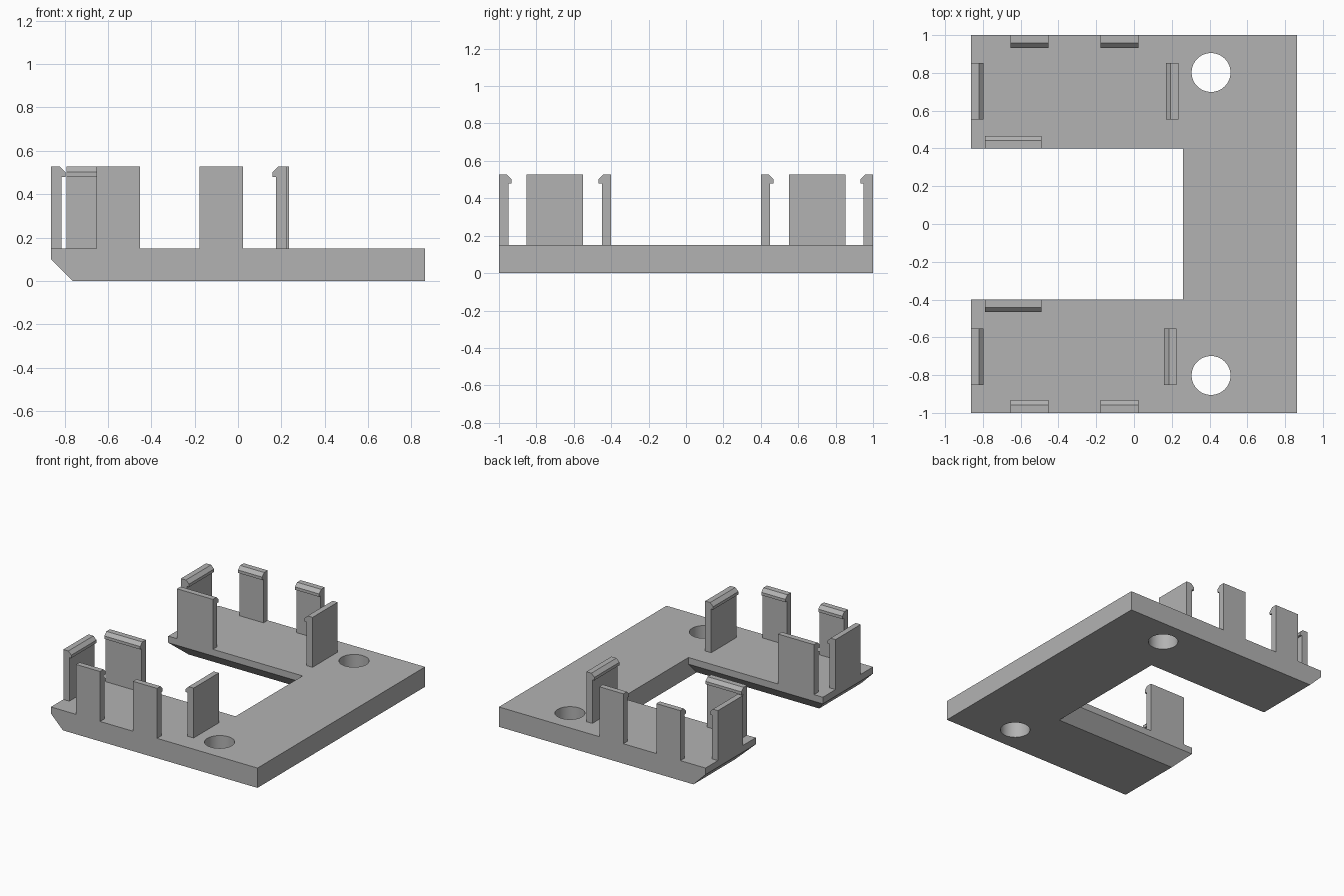
import bpy
import bmesh
from mathutils import Vector

cube = bpy.data.objects.get("Cube")
if cube:
    bpy.data.objects.remove(cube, do_unlink=True)

# Single plain grey
grey = bpy.data.materials.new("plain_grey")
grey.use_nodes = True
colour = (0.45, 0.45, 0.45, 1)
grey.diffuse_color = colour
grey.node_tree.nodes["Principled BSDF"].inputs["Base Color"].default_value = colour

HALF_X, HALF_Y = 0.863, 1.0
NOTCH_X, NOTCH_Y = 0.26, 0.4
PLATE_H, CHAMFER = 0.15, 0.1
CLIP_TOP = 0.527


def loft(name, rings):
    """Solid through matching closed rings of points."""
    bm = bmesh.new()
    loops = [[bm.verts.new(p) for p in ring] for ring in rings]
    n = len(loops[0])
    for a, b in zip(loops, loops[1:]):
        for i in range(n):
            j = (i + 1) % n
            bm.faces.new((a[i], a[j], b[j], b[i]))
    bm.faces.new(loops[0][::-1])
    bm.faces.new(loops[-1])
    bmesh.ops.recalc_face_normals(bm, faces=bm.faces)
    mesh = bpy.data.meshes.new(name)
    bm.to_mesh(mesh)
    bm.free()
    mesh.materials.append(grey)
    obj = bpy.data.objects.new(name, mesh)
    bpy.context.collection.objects.link(obj)
    return obj


def u_ring(z, inset):
    """U-shaped outline, with arm tips and inner arm edges drawn in by inset."""
    tip, inner = -HALF_X + inset, NOTCH_Y + inset
    half = [(NOTCH_X, inner), (tip, inner), (tip, HALF_Y), (HALF_X, HALF_Y)]
    outline = half + [(x, -y) for x, y in reversed(half)]
    return [(x, y, z) for x, y in outline]


def clip(name, start, end, hook):
    """Upright tab standing from start to end, its lip pointing along hook."""
    stem, lip, flat = 0.05, 0.067, 0.042
    profile = [(0, PLATE_H), (stem, PLATE_H), (stem, CLIP_TOP - 0.047),
               (lip, CLIP_TOP - 0.047), (lip, CLIP_TOP - 0.025),
               (flat, CLIP_TOP), (0, CLIP_TOP)]
    rings = [[Vector((*p, 0)) + Vector((*hook, 0)) * d + Vector((0, 0, z))
              for d, z in profile] for p in (start, end)]
    return loft(name, rings)


# Base plate with chamfered undersides on the arms
plate = loft("base_plate", [u_ring(0, CHAMFER), u_ring(CHAMFER, 0), u_ring(PLATE_H, 0)])

# Screw holes
for side in (1, -1):
    bpy.ops.mesh.primitive_cylinder_add(vertices=64, radius=0.103, depth=1,
                                        location=(0.408, side * 0.802, 0))
    cutter = bpy.context.object
    cutter.name = "hole_cutter"
    cutter.data.materials.append(grey)
    cutter.hide_render = True
    cut = plate.modifiers.new("screw_hole", "BOOLEAN")
    cut.object = cutter
    cut.solver = "EXACT"
    bpy.context.view_layer.objects.active = plate
    bpy.ops.object.modifier_apply(modifier=cut.name)
    bpy.data.objects.remove(cutter, do_unlink=True)

bpy.ops.object.select_all(action="DESELECT")
plate.select_set(True)
bpy.context.view_layer.objects.active = plate
bpy.ops.object.shade_smooth_by_angle(angle=0.5)

# Snap clips around the pocket on each arm
for side, label, bar_x in ((1, "back", 0.236), (-1, "front", 0.226)):
    for part, x0, x1, y, hook in (("outer_tip_clip", -0.653, -0.452, HALF_Y, -1),
                                  ("outer_middle_clip", -0.177, 0.024, HALF_Y, -1),
                                  ("inner_clip", -0.79, -0.49, NOTCH_Y, 1)):
        clip(f"{label}_{part}", (x0, side * y), (x1, side * y), (0, side * hook))
    for part, x, hook in (("end_clip", -HALF_X, 1), ("bar_clip", bar_x, -1)):
        clip(f"{label}_{part}", (x, side * 0.552), (x, side * 0.852), (hook, 0))
